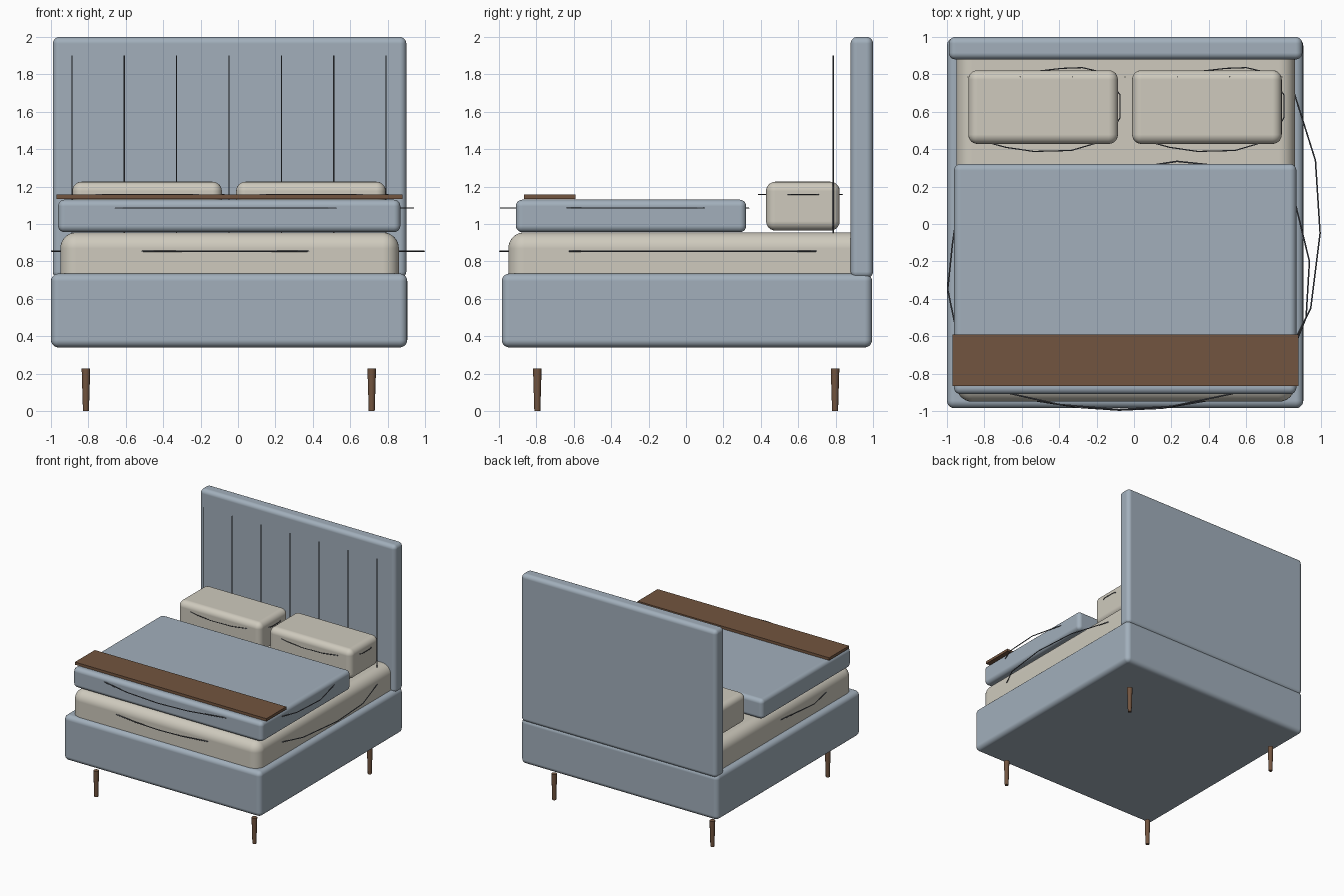
import bpy, math

if "Cube" in bpy.data.objects:
    bpy.data.objects.remove(bpy.data.objects["Cube"])


def material(name, rgb):
    m = bpy.data.materials.new(name)
    m.diffuse_color = (*rgb, 1)
    m.use_nodes = True
    m.node_tree.nodes["Principled BSDF"].inputs["Base Color"].default_value = m.diffuse_color
    return m


FABRIC = material("blue_grey_fabric", (0.36, 0.43, 0.50))
LINEN = material("linen", (0.62, 0.59, 0.51))
WOOD = material("brown_wood", (0.17, 0.09, 0.05))
THREAD = material("thread", (0.10, 0.11, 0.13))


def soft_box(name, x, y, z, mat, radius=0.0, segments=5):
    """Box given by its (min, max) ranges, with rounded edges."""
    mid = [(a + b) / 2 for a, b in (x, y, z)]
    bpy.ops.mesh.primitive_cube_add(size=1, location=mid)
    o = bpy.context.object
    o.name = name
    o.scale = [b - a for a, b in (x, y, z)]
    bpy.ops.object.transform_apply(location=False, rotation=False, scale=True)
    o.data.materials.append(mat)
    if radius:
        bpy.ops.object.shade_smooth()
        bev = o.modifiers.new("round", 'BEVEL')
        bev.width, bev.segments = radius, segments
        bev.harden_normals = True
    return o


def thread(name, points, z, radius=0.004):
    """Thin seam following a few plan points at height z."""
    c = bpy.data.curves.new(name, 'CURVE')
    c.dimensions = '3D'
    c.bevel_depth, c.bevel_resolution = radius, 1
    c.use_fill_caps = True
    s = c.splines.new('POLY')
    s.points.add(len(points) - 1)
    for p, (px, py) in zip(s.points, points):
        p.co = (px, py, z, 1)
    o = bpy.data.objects.new(name, c)
    bpy.context.collection.objects.link(o)
    c.materials.append(THREAD)


# Frame and headboard
soft_box("bed_base", (-1.0, 0.905), (-0.985, 0.995), (0.34, 0.735), FABRIC, 0.04)
soft_box("headboard", (-0.99, 0.90), (0.88, 1.0), (0.71, 2.0), FABRIC, 0.035)

# Headboard channel lines
for i in range(7):
    bpy.ops.mesh.primitive_cylinder_add(vertices=8, radius=0.003, depth=0.95,
                                        location=(-0.888 + 0.28 * i, 0.787, 1.425))
    o = bpy.context.object
    o.name = f"headboard_line_{i + 1}"
    o.data.materials.append(THREAD)

# Bedding
soft_box("mattress", (-0.95, 0.86), (-0.95, 0.96), (0.60, 0.955), LINEN, 0.085, 8)
soft_box("duvet", (-0.962, 0.868), (-0.91, 0.322), (0.956, 1.13), FABRIC, 0.035)
soft_box("foot_board_runner", (-0.97, 0.88), (-0.865, -0.59), (1.135, 1.158), WOOD)

# Pillows with loose seams
for side, x0 in (("left", -0.886), ("right", -0.01)):
    soft_box(f"pillow_{side}", (x0, x0 + 0.8), (0.428, 0.822), (0.965, 1.226), LINEN, 0.05, 6)
    for part, pts in (("front", ((0.09, 0.44), (0.2, 0.41), (0.35, 0.388), (0.55, 0.393), (0.71, 0.44))),
                      ("back", ((0.35, 0.815), (0.5, 0.832), (0.61, 0.836), (0.70, 0.815))),
                      ("side", ((0.79, 0.72), (0.812, 0.69), (0.812, 0.57), (0.79, 0.53)))):
        thread(f"pillow_{side}_{part}_seam", [(x0 + a, b) for a, b in pts], 1.158, 0.003)

# Loose seams round the mattress and duvet
thread("mattress_front_seam", [(-0.56, -0.94), (-0.3, -0.98), (-0.08, -0.995), (0.15, -0.985), (0.42, -0.94)], 0.855)
thread("mattress_right_seam", [(0.85, 0.72), (0.97, 0.34), (0.995, -0.05), (0.945, -0.45), (0.85, -0.64)], 0.855)
thread("mattress_left_seam", [(-0.94, 0.1), (-0.97, -0.1), (-0.996, -0.35), (-0.94, -0.62)], 0.855)
thread("duvet_front_seam", [(-0.69, -0.90), (-0.4, -0.965), (-0.08, -0.992), (0.2, -0.975), (0.56, -0.90)], 1.085)
thread("duvet_right_seam", [(0.86, 0.12), (0.938, -0.2), (0.92, -0.5), (0.86, -0.65)], 1.085)
thread("duvet_back_seam", [(0.1, 0.315), (0.23, 0.335), (0.42, 0.315)], 1.085)

# Tapered legs
for lx, sx in ((-0.813, "left"), (0.715, "right")):
    for ly, sy in ((-0.795, "front"), (0.797, "back")):
        bpy.ops.mesh.primitive_cone_add(vertices=12, radius1=0.016, radius2=0.023,
                                        depth=0.227, location=(lx, ly, 0.1135))
        o = bpy.context.object
        o.name = f"{sy}_{sx}_leg"
        o.data.materials.append(WOOD)
        bpy.ops.object.shade_smooth_by_angle(angle=math.radians(40))
